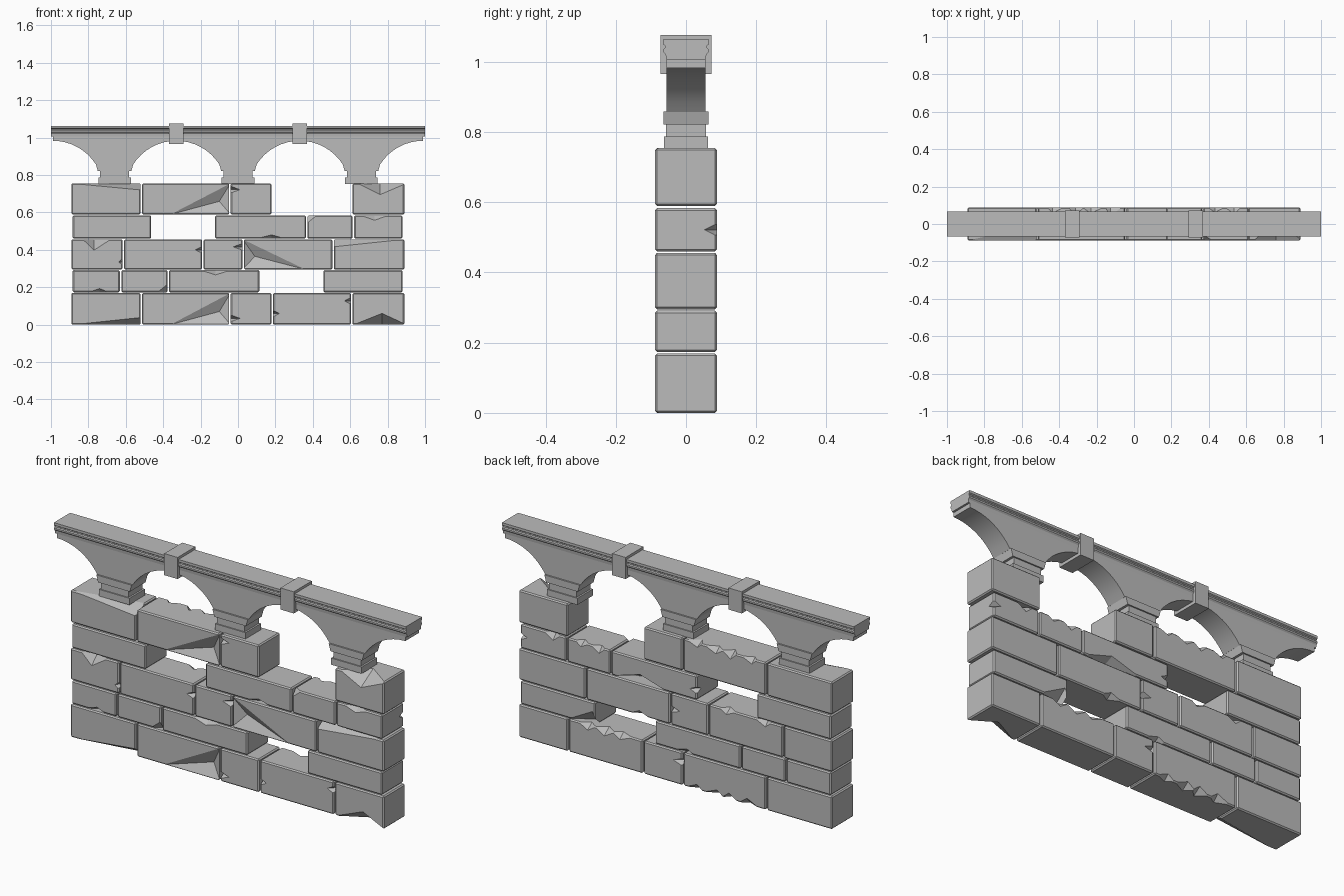
import bpy, bmesh, math, random
from mathutils import Vector

random.seed(4)
cube = bpy.data.objects.get("Cube")
if cube:
    bpy.data.objects.remove(cube, do_unlink=True)

stone = bpy.data.materials.new("grey_stone")
stone.use_nodes = True
GREY = (0.5, 0.5, 0.5, 1)
stone.diffuse_color = GREY
stone.node_tree.nodes["Principled BSDF"].inputs["Base Color"].default_value = GREY


def make(name, bm):
    bmesh.ops.recalc_face_normals(bm, faces=bm.faces)
    mesh = bpy.data.meshes.new(name)
    bm.to_mesh(mesh)
    bm.free()
    mesh.materials.append(stone)
    obj = bpy.data.objects.new(name, mesh)
    bpy.context.collection.objects.link(obj)
    return obj


def activate(obj):
    bpy.ops.object.select_all(action='DESELECT')
    obj.select_set(True)
    bpy.context.view_layer.objects.active = obj


def block(name, x0, x1, y0, y1, z0, z1, bevel=0):
    bm = bmesh.new()
    bmesh.ops.create_cube(bm, size=1)
    for v in bm.verts:
        v.co = (x1 if v.co.x > 0 else x0, y1 if v.co.y > 0 else y0, z1 if v.co.z > 0 else z0)
    if bevel:
        bmesh.ops.bevel(bm, geom=bm.edges[:], offset=bevel, segments=1, affect='EDGES')
    return make(name, bm)


def prism(name, points, offset):
    """Extrude a closed outline along an offset."""
    bm = bmesh.new()
    face = bm.faces.new([bm.verts.new(p) for p in points])
    out = bmesh.ops.extrude_face_region(bm, geom=[face])["geom"]
    moved = [g for g in out if isinstance(g, bmesh.types.BMVert)]
    bmesh.ops.translate(bm, vec=offset, verts=moved)
    return make(name, bm)


def carve(brick, points):
    """Subtract the convex hull of a few points."""
    bm = bmesh.new()
    for p in points:
        bm.verts.new(p)
    bmesh.ops.convex_hull(bm, input=bm.verts[:])
    cutter = make("chip_cutter", bm)
    cutter.hide_render = True
    activate(brick)
    mod = brick.modifiers.new("chip", 'BOOLEAN')
    mod.operation, mod.solver, mod.object = 'DIFFERENCE', 'EXACT', cutter
    bpy.ops.object.modifier_apply(modifier=mod.name)
    bpy.data.objects.remove(cutter, do_unlink=True)


# Wall of staggered bricks, with gaps
HALF = 0.088
GAP = 0.004
WIDE = [(-.895, -.517), (-.517, -.043), (-.043, .183), (.183, .608), (.608, .893)]
COURSES = [
    (0, .169, WIDE),
    (.173, .291, [(-.888, -.628), (-.628, -.373), (-.373, .118), (.452, .883)]),
    (.295, .456, [(-.895, -.613), (-.613, -.188), (-.188, .028), (.028, .508), (.508, .893)]),
    (.460, .583, [(-.888, -.460), (-.127, .367), (.367, .617), (.617, .883)]),
    (.589, .755, [WIDE[0], WIDE[1], WIDE[2], WIDE[4]]),
]
bricks = []
for r, (z0, z1, spans) in enumerate(COURSES):
    bricks.append([block(f"brick_course{r + 1}_{i + 1}", a + GAP, b - GAP, -HALF, HALF, z0, z1, .006)
                   for i, (a, b) in enumerate(spans)])


def edge_chip(course, index, x0, x1, tip, up, drop, depth, side):
    """Chip on a long edge; up is 1 for top, -1 for bottom; side is -1 for front."""
    z = COURSES[course][1 if up > 0 else 0]
    y = side * HALF
    carve(bricks[course][index], [
        (x0, y, z), (x1, y, z), (tip, y, z - up * drop), (tip, y - side * depth, z),
        (tip, y + side * .06, z + up * .06)])


def dent(course, index, far, end, pit):
    """Broad shallow dent in the front, deepest near one end."""
    z0, z1, _ = COURSES[course]
    carve(bricks[course][index], [
        (far, -HALF, z0), (end, -HALF, z1), (end, -HALF, z0),
        (pit, -HALF + .035, z0 + .07), (pit, -HALF - .1, z0 + .07)])


def end_chip(course, index, x, reach, frac, size, side):
    """Small notch on an upright edge."""
    z0, z1, _ = COURSES[course]
    z, y = z0 + (z1 - z0) * frac, side * HALF
    out = -math.copysign(.05, reach)
    carve(bricks[course][index], [
        (x, y, z - size), (x, y, z + size), (x + reach, y, z), (x, y - side * .035, z),
        (x + out, y + side * .05, z)])


# Long sloping breaks and large chips on the front
for c, i, x0, x1, tip, up, drop, depth in [
        (4, 0, -.89, -.50, -.52, 1, .035, .08), (0, 0, -.88, -.50, -.52, -1, .038, .06),
        (2, 4, .89, .49, .51, 1, .04, .06), (0, 4, .62, .90, .77, -1, .06, .08),
        (4, 3, .64, .90, .76, 1, .06, .1), (2, 0, -.83, -.68, -.77, 1, .058, .06),
        (1, 0, -.80, -.69, -.74, -1, .02, .03), (1, 1, -.43, -.36, -.38, -1, .04, .03),
        (1, 2, -.20, -.04, -.12, 1, .025, .04), (3, 1, .1, .25, .18, -1, .02, .03),
        (3, 3, .66, .80, .73, 1, .025, .03), (3, 2, .36, .42, .37, 1, .04, .03)]:
    edge_chip(c, i, x0, x1, tip, up, drop, depth, -1)

dent(0, 1, -.36, -.04, -.10)
dent(4, 1, -.36, -.04, -.10)
dent(2, 3, .36, .025, .09)

# Ragged back edges
for c, i, up, xs in [(4, 1, 1, (-.42, -.31, -.22, -.11)), (0, 1, -1, (-.42, -.31, -.22, -.11)),
                     (0, 3, 1, (.3, .4, .5)), (3, 2, 1, (.44, .53)), (3, 3, 1, (.7,)),
                     (2, 1, 1, (-.5, -.3)), (1, 2, -1, (-.05,)), (2, 3, -1, (.2,))]:
    for x in xs:
        w = random.uniform(.04, .06)
        edge_chip(c, i, x - w, x + w, x + random.uniform(-.02, .02), up,
                  random.uniform(.02, .035), random.uniform(.025, .045), 1)
edge_chip(3, 1, .05, .35, .2, -1, .045, .1, 1)
edge_chip(1, 3, .44, .6, .47, -1, .07, .08, 1)

# Notches on upright edges
for c, i, x, reach, frac, side in [
        (2, 1, -.19, -.04, .65, -1), (2, 0, -.617, .04, .25, -1), (0, 3, .187, .035, .35, -1),
        (0, 3, .604, -.035, .75, -1), (2, 2, .024, -.05, .75, -1), (4, 2, -.039, .05, .8, -1),
        (0, 2, -.039, .05, .2, -1), (2, 2, .024, -.05, .5, 1), (3, 3, .879, -.04, .5, 1),
        (0, 2, -.039, .05, .7, 1), (3, 1, -.123, .04, .4, 1)]:
    end_chip(c, i, x, reach, frac, .018, side)

# Arcade body: circular arches between three piers
SPACING, PIER, SPRING, RISE, TOP = .66, .1, .857, .126, 1.02
SPAN = SPACING / 2 - PIER
RADIUS = (SPAN ** 2 + RISE ** 2) / (2 * RISE)
SWEEP = math.asin(SPAN / RADIUS)
outline = [(-.99, TOP), (.99, TOP)]
STEPS = 16
for k in (1.5, .5, -.5, -1.5):
    for s in range(STEPS + 1):
        a = SWEEP * (1 - 2 * s / STEPS)
        x = k * SPACING + RADIUS * math.sin(a)
        if abs(x) < .99 + 1e-4:
            outline.append((x, SPRING + RISE - RADIUS * (1 - math.cos(a))))
arcade = prism("arcade", [(x, -.056, z) for x, z in outline], Vector((0, .112, 0)))
activate(arcade)
bpy.ops.object.shade_smooth_by_angle(angle=math.radians(30))

# Moulded rail along the top
half = [(.056, 1.005), (.058, 1.02), (.064, 1.027), (.064, 1.035), (.06, 1.04),
        (.06, 1.046), (.066, 1.05), (.066, 1.063)]
profile = half + [(-y, z) for y, z in reversed(half)]
prism("top_rail", [(-1, y, z) for y, z in profile], Vector((2, 0, 0)))

# Clamps over the arch crowns
for name, x in (("right_clamp", -SPACING / 2), ("left_clamp", SPACING / 2)):
    block(name, x - .038, x + .038, -.073, .073, .965, 1.076)

# Stepped piers
for name, x in (("right", -SPACING), ("middle", 0), ("left", SPACING)):
    cap = block(f"{name}_pier_cap", x - PIER, x + PIER, -.064, .064, .822, .858)
    for v in cap.data.vertices:
        if v.co.z < .84:
            v.co.x = x + (v.co.x - x) * .9
    block(f"{name}_pier_neck", x - .078, x + .078, -.057, .057, .78, .825)
    block(f"{name}_pier_base", x - .087, x + .087, -.063, .063, .753, .787)
